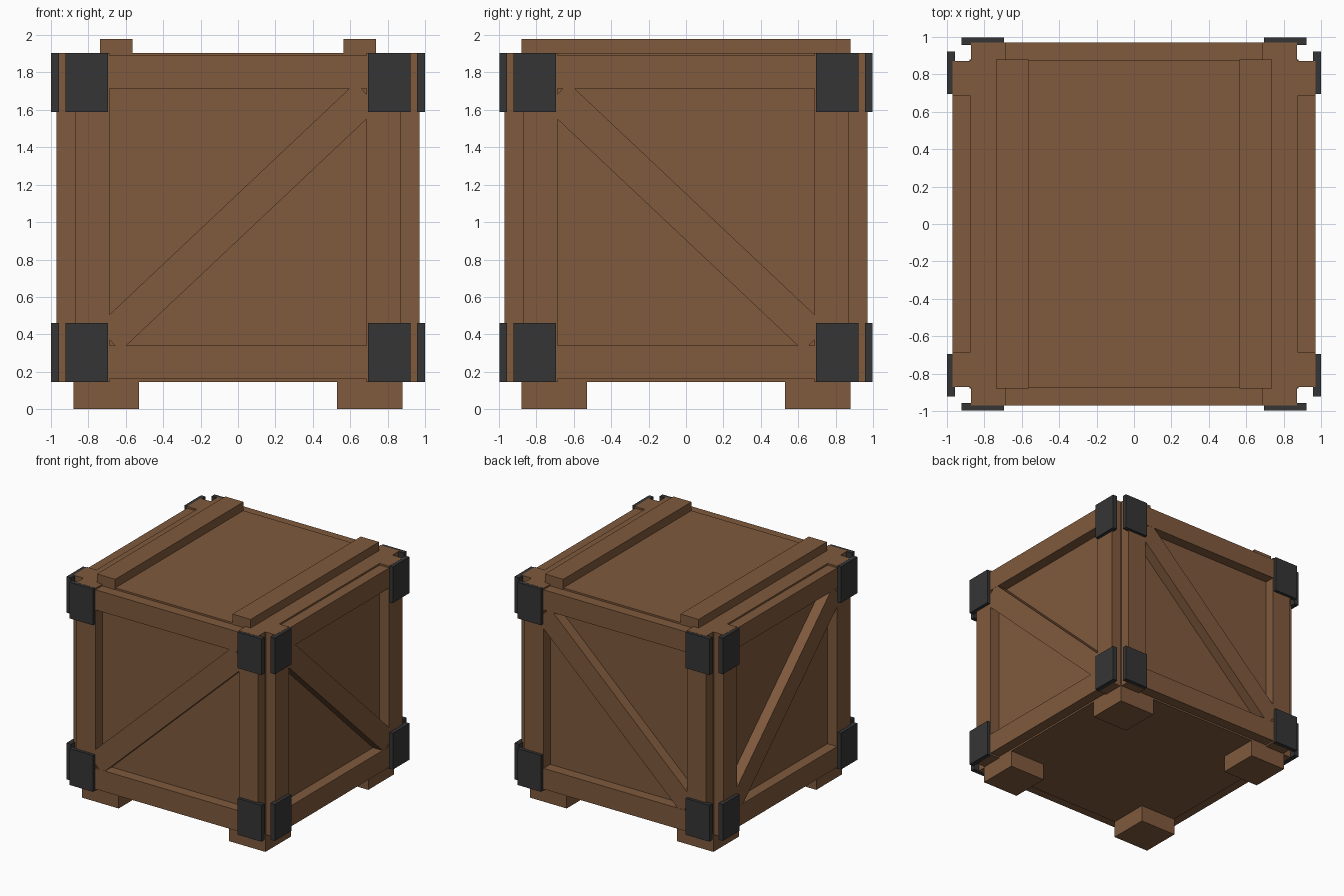
import bpy, math
from mathutils import Matrix, Vector

if "Cube" in bpy.data.objects:
    bpy.data.objects.remove(bpy.data.objects["Cube"])


def material(name, rgb):
    m = bpy.data.materials.new(name)
    m.diffuse_color = (*rgb, 1)
    m.use_nodes = True
    m.node_tree.nodes["Principled BSDF"].inputs["Base Color"].default_value = m.diffuse_color
    return m


WOOD = material("brown wood", (0.215, 0.102, 0.047))
METAL = material("dark metal", (0.036, 0.036, 0.036))


def box(name, lo, hi, mat, matrix=Matrix()):
    """Box between two corners, transformed by an optional matrix."""
    x0, x1, y0, y1, z0, z1 = lo[0], hi[0], lo[1], hi[1], lo[2], hi[2]
    verts = [matrix @ Vector((x, y, z)) for z in (z0, z1)
             for x, y in ((x0, y0), (x1, y0), (x1, y1), (x0, y1))]
    faces = [(3, 2, 1, 0), (4, 5, 6, 7)]
    faces += [(i, (i + 1) % 4, (i + 1) % 4 + 4, i + 4) for i in range(4)]
    if matrix.determinant() < 0:
        faces = [f[::-1] for f in faces]
    me = bpy.data.meshes.new(name)
    me.from_pydata(verts, [], faces)
    me.materials.append(mat)
    ob = bpy.data.objects.new(name, me)
    bpy.context.collection.objects.link(ob)
    return ob


BOT, TOP, IN, OUT = 0.145, 1.905, 0.88, 0.97
MID = (BOT + TOP) / 2

# Inner box whose sides are the recessed panels
box("crate_body", (-0.878, -0.878, BOT), (0.878, 0.878, TOP), WOOD)

# Each side is modelled on the front, then mirrored or swapped onto the others
swap = Matrix(((0, -1, 0, 0), (1, 0, 0, 0), (0, 0, 1, 0), (0, 0, 0, 1)))
sides = {
    "front": Matrix(),
    "back": Matrix.Scale(-1, 4, (0, 1, 0)),
    "right": swap @ Matrix.Scale(-1, 4, (1, 0, 0)),
    "left": Matrix.Scale(-1, 4, (1, 0, 0)) @ swap @ Matrix.Scale(-1, 4, (1, 0, 0)),
}
for side, m in sides.items():
    plate_out = 0.996 if side in ("front", "back") else 1.0
    for s, lr in ((-1, "a"), (1, "b")):
        xs = sorted((s * 0.688, s * 0.872))
        # Corner posts
        box(f"{side}_post_{lr}", (xs[0], -OUT, BOT), (xs[1], -0.87, TOP), WOOD, m)
        # Metal corner plates
        px = sorted((s * 0.695, s * 0.923))
        for level, z0, z1 in (("lower", 0.144, 0.46), ("upper", 1.59, 1.904)):
            box(f"{side}_{level}_plate_{lr}", (px[0], -plate_out, z0),
                (px[1], -0.957, z1), METAL, m)
    # Horizontal rails, set slightly in from the post ends
    box(f"{side}_lower_rail", (-0.69, -OUT, 0.16), (0.69, -0.87, 0.34), WOOD, m)
    box(f"{side}_upper_rail", (-0.69, -OUT, 1.715), (0.69, -0.87, 1.89), WOOD, m)
    # Diagonal brace, nearly flush with the frame
    tilt = Matrix.Translation((0, 0, 1.028)) @ Matrix.Rotation(-math.radians(43.3), 4, 'Y')
    box(f"{side}_brace", (-0.95, -OUT + 0.001, -0.091), (0.95, -0.87, 0.091), WOOD, m @ tilt)

# Lid battens and feet
for sx in (-1, 1):
    xs = sorted((sx * 0.563, sx * 0.738))
    box("lid_batten", (xs[0], -IN, TOP - 0.02), (xs[1], IN, 1.98), WOOD)
    for sy in (-1, 1):
        fx, fy = sorted((sx * 0.53, sx * IN)), sorted((sy * 0.53, sy * IN))
        box("foot", (fx[0], fy[0], 0), (fx[1], fy[1], BOT + 0.01), WOOD)
